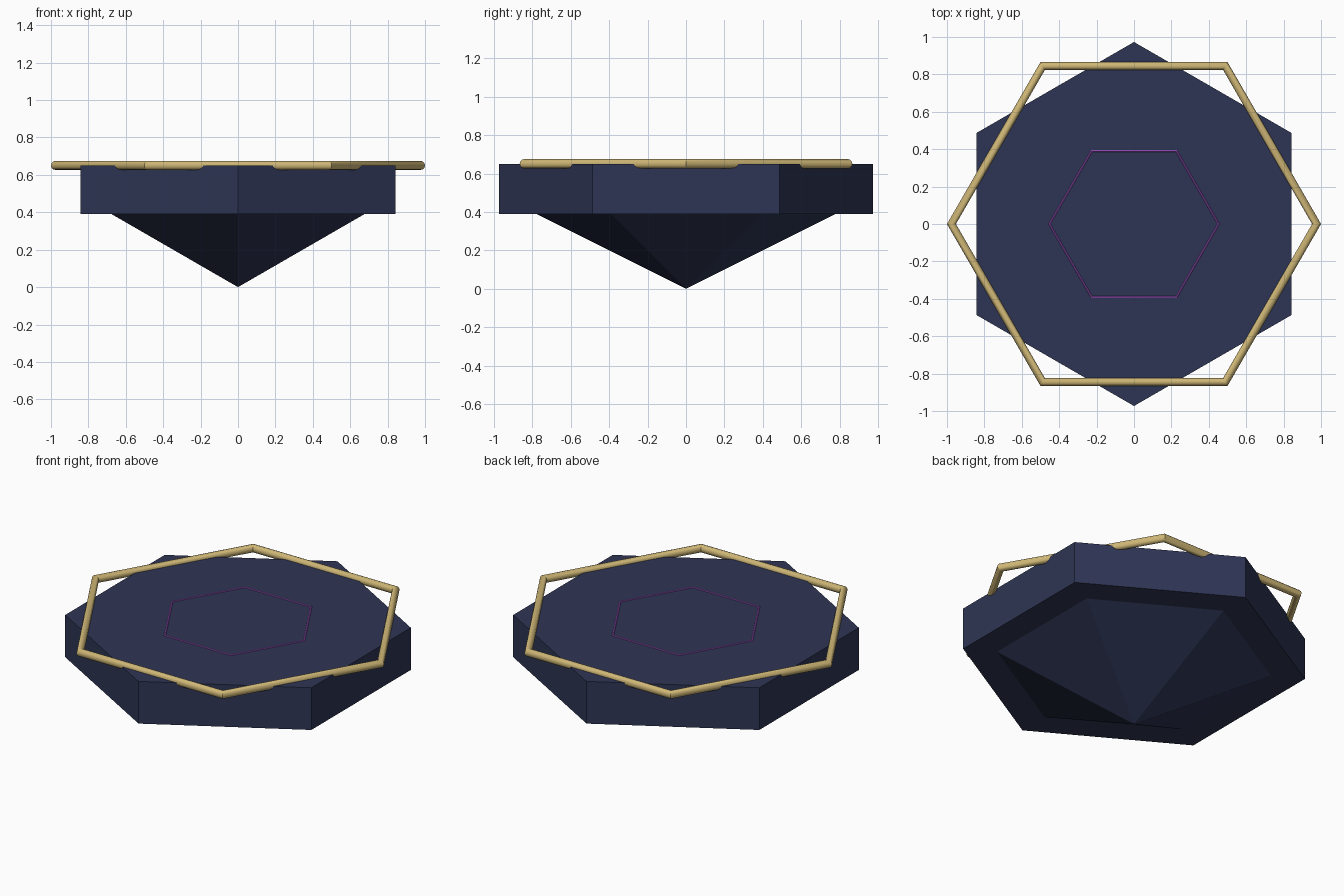
import bpy
import math

if "Cube" in bpy.data.objects:
    bpy.data.objects.remove(bpy.data.objects["Cube"])


def material(name, rgb):
    m = bpy.data.materials.new(name)
    m.diffuse_color = (*rgb, 1)
    m.use_nodes = True
    m.node_tree.nodes["Principled BSDF"].inputs["Base Color"].default_value = m.diffuse_color
    return m


stone = material("dark_blue_stone", (0.028, 0.036, 0.09))
gold = material("gold", (0.62, 0.47, 0.18))
violet = material("violet_glow", (0.42, 0.11, 0.68))
TOP, UNDERSIDE = 0.651, 0.39


def hex_solid(name, r_low, r_high, z_low, z_high, mat):
    """Six-sided prism or pyramid with corners on the y axis."""
    bpy.ops.mesh.primitive_cone_add(vertices=6, radius1=r_low, radius2=r_high,
                                    depth=z_high - z_low,
                                    location=(0, 0, (z_low + z_high) / 2))
    ob = bpy.context.object
    ob.name = name
    ob.data.materials.append(mat)
    return ob


def hex_ring(name, radius, tube, z, sides, mat):
    """Round bar bent into a hexagon with corners on the x axis."""
    bpy.ops.mesh.primitive_torus_add(major_segments=6, minor_segments=sides,
                                     major_radius=radius, minor_radius=tube,
                                     location=(0, 0, z))
    ob = bpy.context.object
    ob.name = name
    ob.data.materials.append(mat)
    bpy.ops.object.shade_smooth_by_angle(angle=math.radians(40))
    return ob


# Platform slab and the inverted pyramid below it
hex_solid("platform_slab", 0.973, 0.973, UNDERSIDE, TOP, stone)
hex_solid("underside_point", 0, 0.78, 0, UNDERSIDE, stone)

# Gold rim bar, turned against the slab, and thin inlay line
hex_ring("rim_bar", 0.976, 0.024, TOP, 12, gold)
hex_ring("inlay_line", 0.452, 0.006, TOP, 8, violet)
